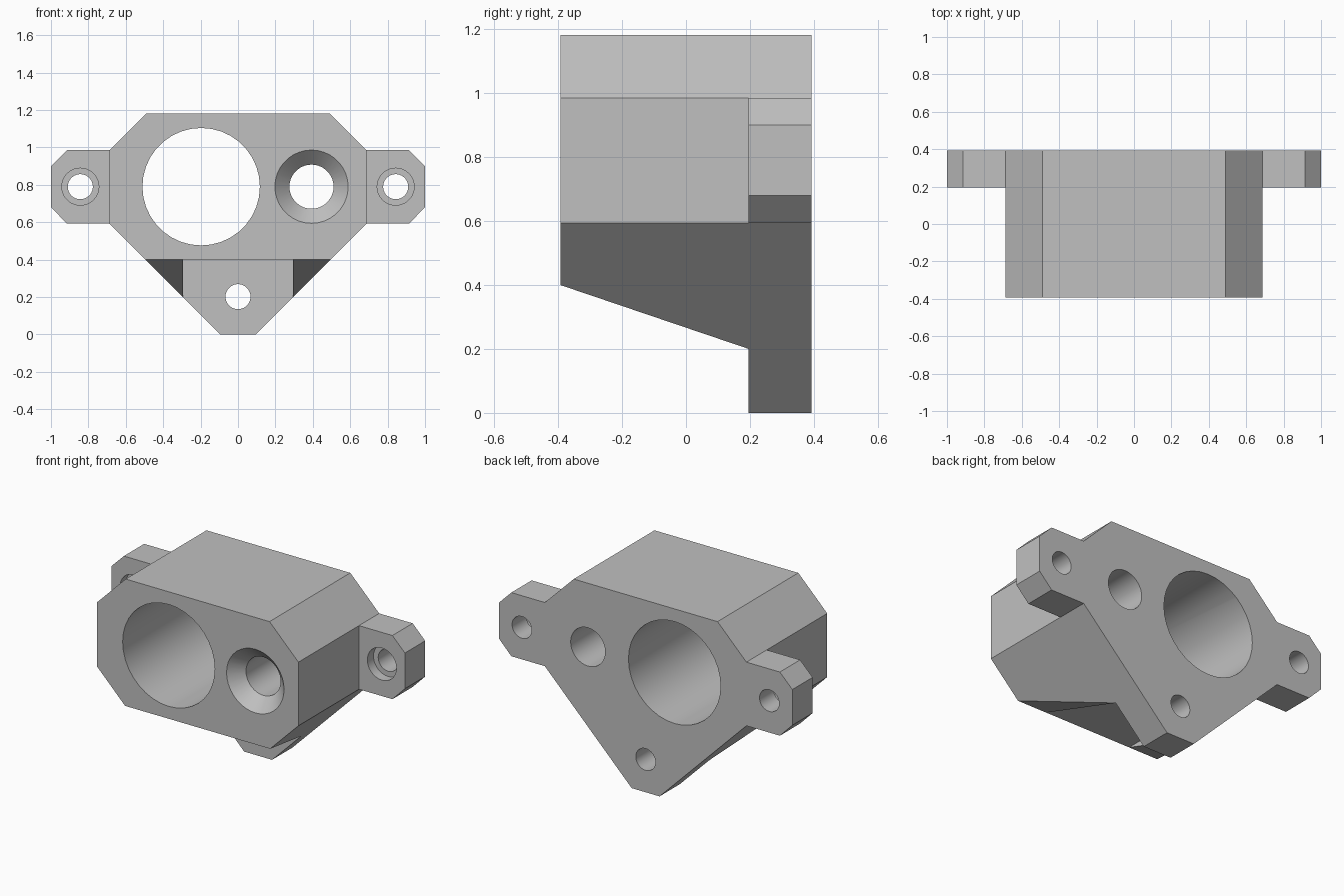
import bpy
import bmesh
from math import cos, sin, tau

cube = bpy.data.objects.get("Cube")
if cube:
    bpy.data.objects.remove(cube, do_unlink=True)

GREY = (0.53, 0.53, 0.53, 1.0)
mat = bpy.data.materials.new("plain grey")
mat.use_nodes = True
mat.diffuse_color = GREY
mat.node_tree.nodes["Principled BSDF"].inputs["Base Color"].default_value = GREY

FRONT, BACK, STEP = -0.393, 0.393, 0.196   # front face, back face, flange front
AXIS_Z = 0.79                              # height of the main bores


def loft(name, y0, pts0, y1, pts1=None):
    """Solid between two x-z profiles with matching point counts."""
    bm = bmesh.new()
    a = [bm.verts.new((x, y0, z)) for x, z in pts0]
    b = [bm.verts.new((x, y1, z)) for x, z in (pts1 or pts0)]
    bm.faces.new(a)
    bm.faces.new(b[::-1])
    for i in range(len(a)):
        j = (i + 1) % len(a)
        bm.faces.new((a[i], b[i], b[j], a[j]))
    bmesh.ops.recalc_face_normals(bm, faces=bm.faces)
    mesh = bpy.data.meshes.new(name)
    bm.to_mesh(mesh)
    bm.free()
    mesh.materials.append(mat)
    obj = bpy.data.objects.new(name, mesh)
    bpy.context.collection.objects.link(obj)
    return obj


def rect(x0, x1, z0, z1):
    return [(x0, z0), (x1, z0), (x1, z1), (x0, z1)]


def circle(x, z, r, n=36):
    return [(x + r * cos(tau * i / n), z + r * sin(tau * i / n)) for i in range(n)]


def cut(cutter):
    """Subtract a solid from the housing and discard the cutter."""
    cutter.hide_render = True
    mod = housing.modifiers.new("cut", "BOOLEAN")
    mod.operation, mod.solver, mod.object = "DIFFERENCE", "EXACT", cutter
    bpy.context.view_layer.objects.active = housing
    bpy.ops.object.modifier_apply(modifier=mod.name)
    bpy.data.objects.remove(cutter, do_unlink=True)


# Full silhouette with side ears and lower tab, mirrored about x = 0
half = [(0.095, 0), (0.687, 0.593), (0.915, 0.593), (1, 0.68), (1, 0.9),
        (0.915, 0.985), (0.687, 0.985), (0.49, 1.182)]
outline = half + [(-x, z) for x, z in reversed(half)]
housing = loft("bracket_housing", FRONT, outline, BACK)

# Thin the ears down to the rear flange
for x0, x1 in ((0.687, 1.2), (-1.2, -0.687)):
    cut(loft("ear_relief", -0.6, rect(x0, x1, 0.5, 1.1), STEP))

# Recess in front of the lower tab, then the sloping underside
cut(loft("tab_recess", -0.6, rect(-0.295, 0.295, -0.2, 0.4), STEP))
cut(loft("underside_slope", -0.6, rect(-0.9, 0.9, -0.2, 0.47), STEP,
         rect(-0.9, 0.9, -0.2, 0.2)))

# Large bore and countersunk small bore
cut(loft("large_bore", -0.6, circle(-0.197, AXIS_Z, 0.314), 0.6))
cut(loft("small_bore", -0.6, circle(0.393, AXIS_Z, 0.118), 0.6))
cut(loft("countersink", FRONT - 0.02, circle(0.393, AXIS_Z, 0.216),
         FRONT + 0.078, circle(0.393, AXIS_Z, 0.118)))

# Screw holes: counterbored in the ears, plain in the tab
for x in (-0.843, 0.843):
    cut(loft("ear_hole", 0, circle(x, AXIS_Z, 0.067), 0.6))
    cut(loft("ear_counterbore", 0, circle(x, AXIS_Z, 0.099), STEP + 0.06))
cut(loft("tab_hole", 0, circle(0, 0.202, 0.067), 0.6))

# Smooth bores, sharp edges elsewhere
bpy.ops.object.select_all(action="DESELECT")
housing.select_set(True)
bpy.context.view_layer.objects.active = housing
bpy.ops.object.shade_smooth_by_angle()
